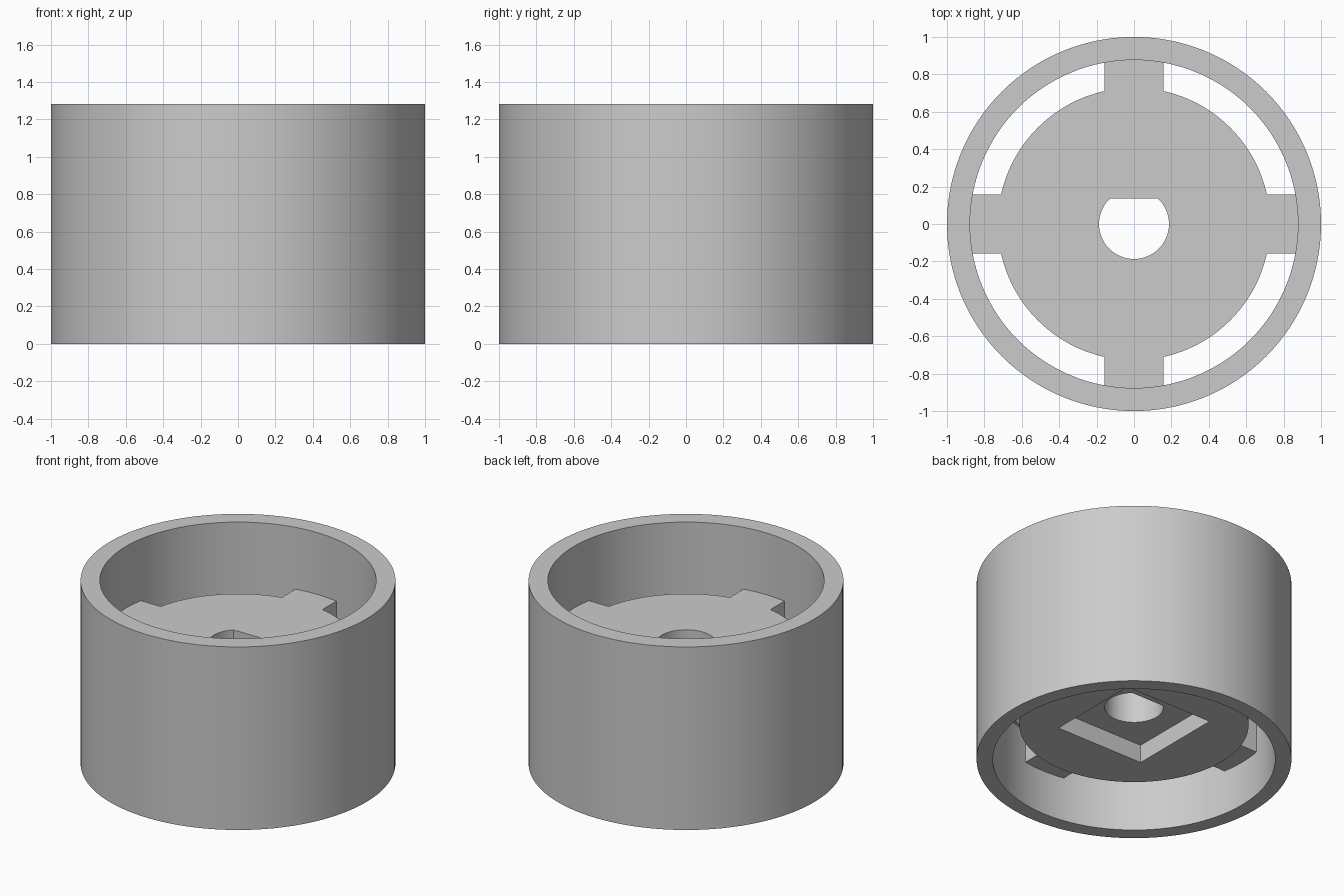
import bpy, bmesh, math
from mathutils import Matrix, Vector

old = bpy.data.objects.get("Cube")
if old:
    bpy.data.objects.remove(old, do_unlink=True)

SIDES = 128
HEIGHT = 1.283
HUB_BOTTOM, HUB_TOP = 0.254, 0.85

grey = bpy.data.materials.new("light_grey")
grey.use_nodes = True
colour = (0.6, 0.6, 0.6, 1)
grey.diffuse_color = colour
grey.node_tree.nodes["Principled BSDF"].inputs["Base Color"].default_value = colour


def add_object(name, bm):
    bmesh.ops.recalc_face_normals(bm, faces=bm.faces)
    mesh = bpy.data.meshes.new(name)
    bm.to_mesh(mesh)
    bm.free()
    mesh.materials.append(grey)
    obj = bpy.data.objects.new(name, mesh)
    bpy.context.collection.objects.link(obj)
    return obj


def prism(name, outline, z0, z1):
    bm = bmesh.new()
    face = bm.faces.new([bm.verts.new((x, y, z0)) for x, y in outline])
    top = bmesh.ops.extrude_face_region(bm, geom=[face])["geom"]
    verts = [v for v in top if isinstance(v, bmesh.types.BMVert)]
    bmesh.ops.translate(bm, verts=verts, vec=Vector((0, 0, z1 - z0)))
    return add_object(name, bm)


def rectangle(hx, hy):
    return [(-hx, -hy), (hx, -hy), (hx, hy), (-hx, hy)]


def arc(radius, start, end, steps):
    return [(radius * math.cos(start + (end - start) * i / steps),
             radius * math.sin(start + (end - start) * i / steps))
            for i in range(steps + 1)]


def combine(target, tool, operation):
    # Apply a boolean and discard its helper
    mod = target.modifiers.new(operation, "BOOLEAN")
    mod.operation, mod.solver, mod.object = operation, "EXACT", tool
    bpy.context.view_layer.update()
    graph = bpy.context.evaluated_depsgraph_get()
    mesh = bpy.data.meshes.new_from_object(target.evaluated_get(graph))
    target.modifiers.clear()
    target.data = mesh
    bpy.data.objects.remove(tool, do_unlink=True)


def shade(obj):
    bpy.ops.object.select_all(action="DESELECT")
    obj.select_set(True)
    bpy.context.view_layer.objects.active = obj
    bpy.ops.object.shade_smooth_by_angle(angle=math.radians(30))


# Outer wall: a turned tube, with a small step inside its lower half
profile = [(1, 0), (1, HEIGHT), (0.877, HEIGHT), (0.877, 0.54), (0.897, 0.54), (0.897, 0)]
bm = bmesh.new()
rings = []
for i in range(SIDES):
    turn = Matrix.Rotation(math.tau * i / SIDES, 3, "Z")
    rings.append([bm.verts.new(turn @ Vector((r, 0, z))) for r, z in profile])
for i in range(SIDES):
    a, b = rings[i], rings[(i + 1) % SIDES]
    for j in range(len(profile)):
        k = (j + 1) % len(profile)
        bm.faces.new((a[j], b[j], b[k], a[k]))
outer_wall = add_object("outer_wall", bm)

# Central hub with four spokes reaching into the wall
disc = arc(0.728, 0, math.tau, SIDES)[:-1]
hub = prism("hub_with_spokes", disc, HUB_BOTTOM, HUB_TOP)
for hx, hy in ((0.93, 0.158), (0.158, 0.93)):
    combine(hub, prism("spoke_bar", rectangle(hx, hy), 0.312, HUB_TOP), "UNION")

# Shaft hole with a flat on the back side
flat = math.asin(0.136 / 0.187)
shaft = arc(0.187, math.pi - flat, math.tau + flat, 64)
combine(hub, prism("shaft_cutter", shaft, 0, HEIGHT), "DIFFERENCE")

# Square pocket in the underside
combine(hub, prism("pocket_cutter", rectangle(0.34, 0.34), 0, 0.38), "DIFFERENCE")

for part in (outer_wall, hub):
    shade(part)
